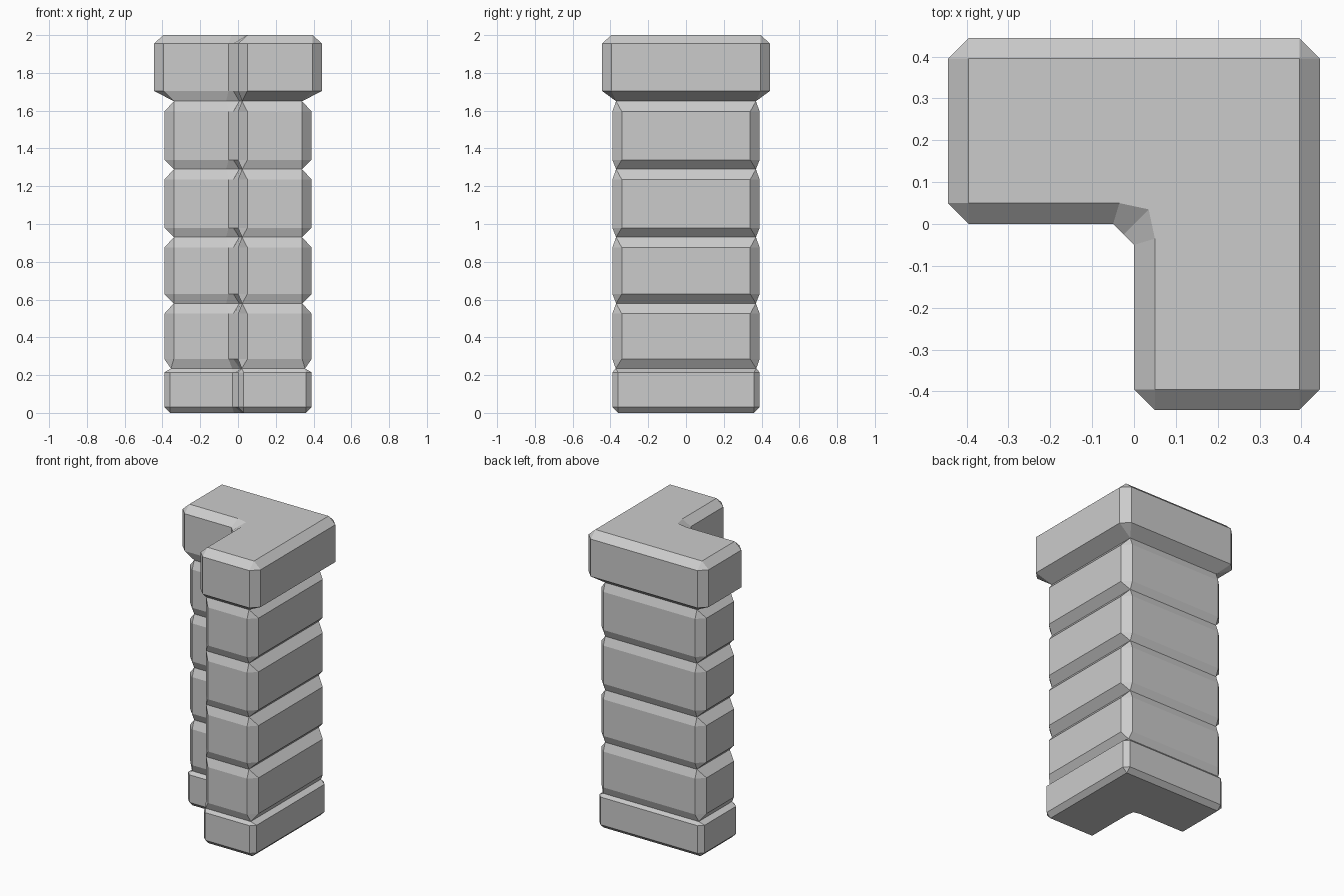
import bpy, bmesh

if "Cube" in bpy.data.objects:
    bpy.data.objects.remove(bpy.data.objects["Cube"])

# L-shaped outline: half size a, chamfer c, insets of the x faces, y faces and inner faces
def outline(a, c, ix=0.0, iy=0.0, inner=0.0, sharp=False):
    x, y, n = a - ix, a - iy, inner
    k = 0.0 if sharp else c
    if sharp:   # inner fillet tightens on inset rings
        fillet = [(n - 1.7 * c, n), (n - 0.3 * c, n - 0.3 * c), (n, n - 1.7 * c)]
    else:
        fillet = [(n - c, n), (n - c / 2, n - c / 2), (n, n - c)]
    return [(n, -y + k), (n + k, -y), (x - k, -y), (x, -y + k),
            (x, y - k), (x - k, y), (-x + k, y), (-x, y - k),
            (-x, n + k), (-x + k, n)] + fillet

# Skin a stack of (z, outline) rings
def loft(name, rings, bottom=False, top=False):
    bm = bmesh.new()
    vs = [[bm.verts.new((x, y, z)) for x, y in pts] for z, pts in rings]
    for lo, hi in zip(vs, vs[1:]):
        for i in range(len(lo)):
            j = (i + 1) % len(lo)
            bm.faces.new((lo[i], lo[j], hi[j], hi[i]))
    if bottom:
        bm.faces.new(vs[0][::-1])
    if top:
        bm.faces.new(vs[-1])
    bmesh.ops.remove_doubles(bm, verts=bm.verts[:], dist=1e-4)
    bmesh.ops.dissolve_degenerate(bm, edges=bm.edges[:], dist=1e-5)
    me = bpy.data.meshes.new(name)
    bm.to_mesh(me)
    bm.free()
    bpy.context.collection.objects.link(bpy.data.objects.new(name, me))

body = outline(0.39, 0.05)
groove = outline(0.39, 0.05, 0.05, 0.02, 0.022, True)
base = outline(0.39, 0.03)
base_top = outline(0.39, 0.03, 0.035, 0.018, 0.02, True)
base_bottom = outline(0.39, 0.03, 0.03, 0.03, 0.03, True)
cap = outline(0.445, 0.05)
cap_top = outline(0.445, 0.05, 0.05, 0.05, 0.05, True)

# Base course
loft("base", [(0, base_bottom), (0.03, base), (0.215, base), (0.235, base_top)], bottom=True)

# Four stone courses separated by grooves
joints = [0.235, 0.58, 0.93, 1.29, 1.65]
for i, (z0, z1) in enumerate(zip(joints, joints[1:])):
    start = base_top if i == 0 else groove
    loft(f"stone_course_{i + 1}", [(z0, start), (z0 + 0.05, body), (z1 - 0.055, body), (z1, groove)])

# Overhanging cap
loft("cap", [(1.65, groove), (1.705, cap), (1.955, cap), (2.0, cap_top)], top=True)
